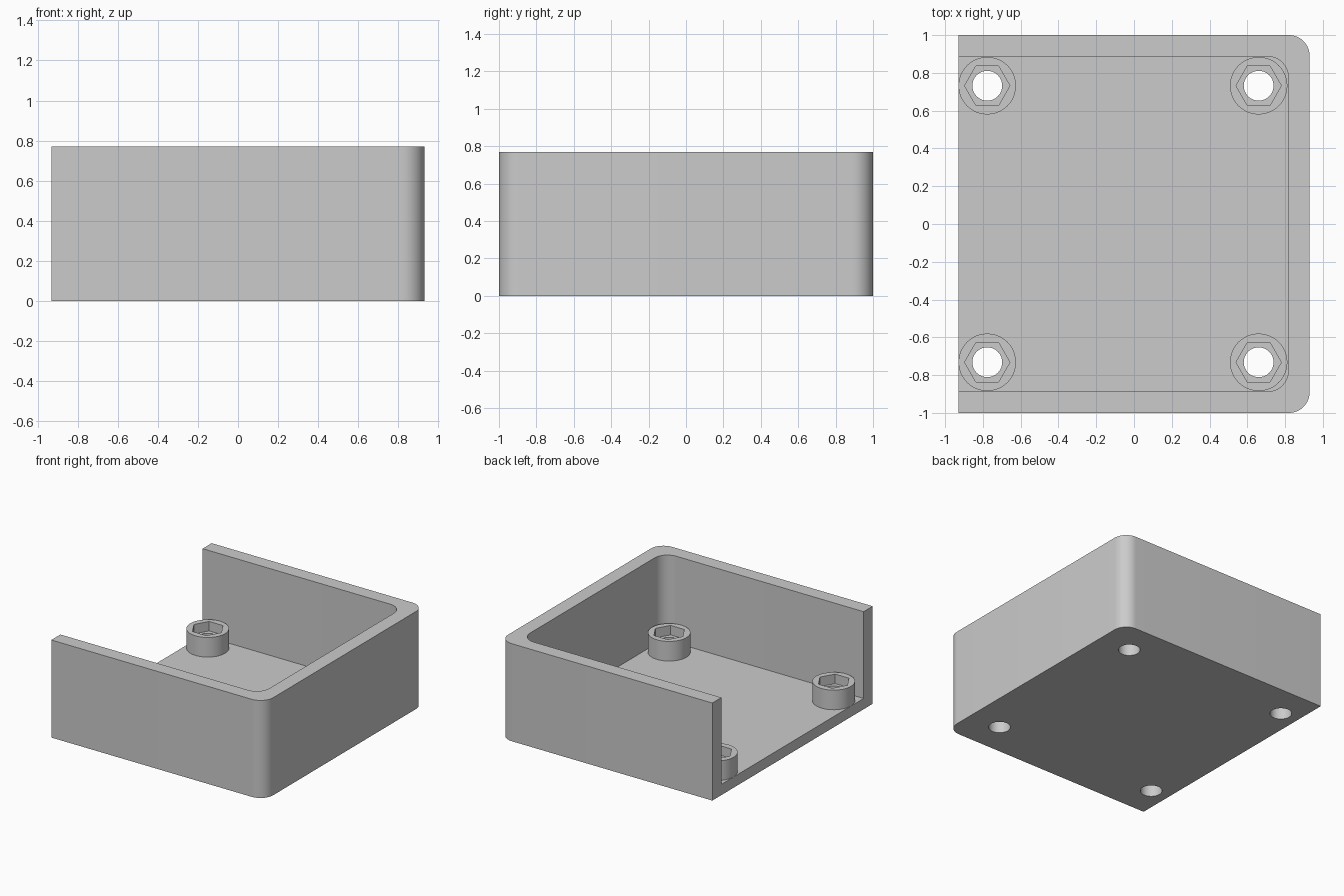
import bpy, bmesh, math

if "Cube" in bpy.data.objects:
    bpy.data.objects.remove(bpy.data.objects["Cube"])

WALL, FLOOR, HEIGHT = 0.113, 0.085, 0.77
BOSS_TOP, POCKET_DEPTH = 0.24, 0.075

grey = bpy.data.materials.new("plain grey")
grey.diffuse_color = (0.6, 0.6, 0.6, 1)
grey.use_nodes = True
grey.node_tree.nodes["Principled BSDF"].inputs["Base Color"].default_value = grey.diffuse_color


def prism(name, outline, z0, z1):
    """Closed solid from a counter-clockwise outline."""
    bm = bmesh.new()
    low = [bm.verts.new((x, y, z0)) for x, y in outline]
    high = [bm.verts.new((x, y, z1)) for x, y in outline]
    bm.faces.new(low[::-1])
    bm.faces.new(high)
    n = len(outline)
    for i in range(n):
        j = (i + 1) % n
        bm.faces.new((low[i], low[j], high[j], high[i]))
    mesh = bpy.data.meshes.new(name)
    bm.to_mesh(mesh)
    bm.free()
    obj = bpy.data.objects.new(name, mesh)
    bpy.context.collection.objects.link(obj)
    mesh.materials.append(grey)
    return obj


def circle(cx, cy, r, n):
    return [(cx + r * math.cos(2 * math.pi * i / n),
             cy + r * math.sin(2 * math.pi * i / n)) for i in range(n)]


def right_rounded(x0, x1, y, r, steps=12):
    """Rectangle with only its two right-hand corners rounded."""
    pts = [(x0, -y)]
    for side, start in ((-1, -math.pi / 2), (1, 0)):
        for i in range(steps + 1):
            a = start + math.pi / 2 * i / steps
            pts.append((x1 - r + r * math.cos(a), side * (y - r) + r * math.sin(a)))
    return pts + [(x0, y)]


def combine(target, tool, operation):
    mod = target.modifiers.new("combine", 'BOOLEAN')
    mod.operation, mod.solver, mod.object = operation, 'EXACT', tool
    bpy.context.view_layer.objects.active = target
    bpy.ops.object.modifier_apply(modifier=mod.name)
    bpy.data.objects.remove(tool, do_unlink=True)


# Open-sided tray
tray = prism("tray", right_rounded(-0.93, 0.93, 1.0, 0.11), 0, HEIGHT)
cavity = prism("cavity", right_rounded(-1.2, 0.93 - WALL, 1.0 - WALL, 0.11), FLOOR, 1.0)
combine(tray, cavity, 'DIFFERENCE')

# Four screw bosses with hexagonal nut pockets and through holes
for x in (-0.777, 0.66):
    for y in (-0.732, 0.732):
        combine(tray, prism("boss", circle(x, y, 0.152, 48), FLOOR / 2, BOSS_TOP), 'UNION')
        combine(tray, prism("nut_pocket", circle(x, y, 0.12, 6),
                            BOSS_TOP - POCKET_DEPTH, 0.5), 'DIFFERENCE')
        combine(tray, prism("screw_hole", circle(x, y, 0.079, 40), -0.2, 0.5), 'DIFFERENCE')

# Smooth curved walls, crisp edges
bpy.ops.object.select_all(action='DESELECT')
tray.select_set(True)
bpy.context.view_layer.objects.active = tray
bpy.ops.object.shade_smooth_by_angle(angle=math.radians(30))
